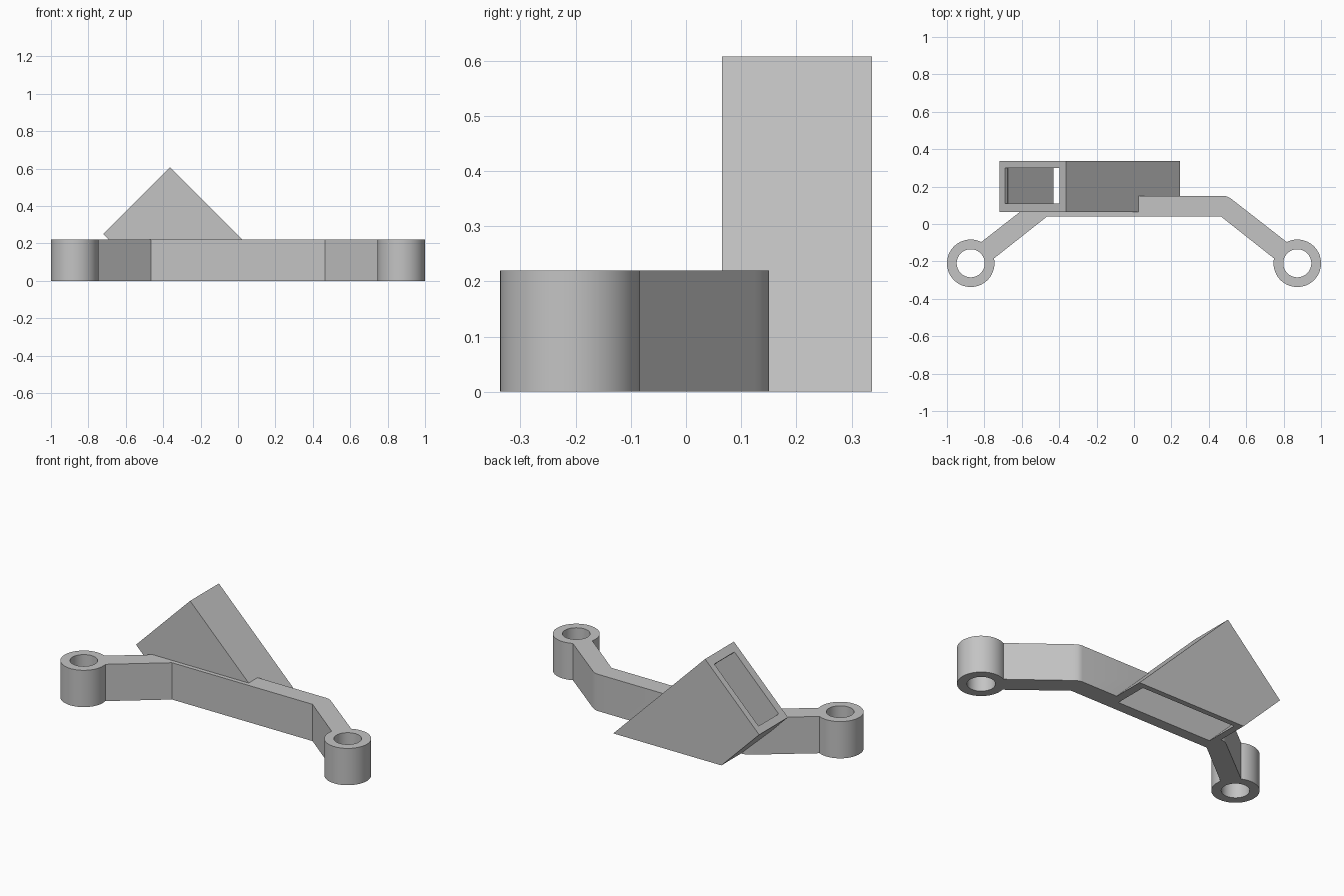
import bpy
import bmesh
import math
from mathutils import Matrix, Vector

cube = bpy.data.objects.get("Cube")
if cube:
    bpy.data.objects.remove(cube, do_unlink=True)

grey = bpy.data.materials.new("plain grey")
grey.use_nodes = True
grey.diffuse_color = (0.55, 0.55, 0.55, 1)
grey.node_tree.nodes["Principled BSDF"].inputs["Base Color"].default_value = grey.diffuse_color

HEIGHT = 0.22
RING_X, RING_Y, RING_OUT, RING_IN = 0.873, -0.21, 0.127, 0.075


def finish(name, bm):
    bmesh.ops.recalc_face_normals(bm, faces=bm.faces)
    mesh = bpy.data.meshes.new(name)
    bm.to_mesh(mesh)
    bm.free()
    mesh.materials.append(grey)
    obj = bpy.data.objects.new(name, mesh)
    bpy.context.collection.objects.link(obj)
    return obj


def prism(name, points, offset):
    """Extrude a closed outline along an offset vector."""
    bm = bmesh.new()
    face = bm.faces.new([bm.verts.new(p) for p in points])
    new = bmesh.ops.extrude_face_region(bm, geom=[face])["geom"]
    verts = [v for v in new if isinstance(v, bmesh.types.BMVert)]
    bmesh.ops.translate(bm, verts=verts, vec=Vector(offset))
    return finish(name, bm)


def slanted(name, low, high, bottom, top, y0, y1):
    """Block tilted 45 degrees: low..high bounds x + z, bottom..top bounds z - x."""
    corners = [(low, bottom), (high, bottom), (high, top), (low, top)]
    return prism(name, [((s - d) / 2, y0, (s + d) / 2) for s, d in corners],
                 (0, y1 - y0, 0))


def activate(obj):
    bpy.ops.object.select_all(action="DESELECT")
    obj.select_set(True)
    bpy.context.view_layer.objects.active = obj


def cut(obj, cutter):
    activate(obj)
    mod = obj.modifiers.new("cut", "BOOLEAN")
    mod.operation = "DIFFERENCE"
    mod.solver = "EXACT"
    mod.object = cutter
    bpy.ops.object.modifier_apply(modifier=mod.name)


# Bent bar: right half of the outline, mirrored to the left
half = [(0.765, -0.197), (0.83, -0.107), (0.535, 0.123), (0.522, 0.133),
        (0.508, 0.142), (0.495, 0.148), (0.48, 0.15)]
inner = [(0.465, 0.04)]
right = inner + half
outline = right + [(-x, y) for x, y in reversed(right)]
bar = prism("bent_bar", [(x, y, 0) for x, y in outline], (0, 0, HEIGHT))

# Mounting rings at both ends
parts = [bar]
for side, sign in (("left", 1), ("right", -1)):
    bm = bmesh.new()
    section = [(RING_IN, 0), (RING_OUT, 0), (RING_OUT, HEIGHT), (RING_IN, HEIGHT)]
    verts = [bm.verts.new((r, 0, z)) for r, z in section]
    edges = [bm.edges.new((verts[i], verts[i - 1])) for i in range(len(verts))]
    bmesh.ops.spin(bm, geom=verts + edges, axis=(0, 0, 1), cent=(0, 0, 0),
                   angle=math.tau, steps=64)
    bmesh.ops.remove_doubles(bm, verts=bm.verts, dist=0.0001)
    bm.transform(Matrix.Translation((sign * RING_X, RING_Y, 0)))
    parts.append(finish(side + "_ring", bm))

# Tilted holder, trimmed flat at the floor
holder = prism("tilted_holder", [(-0.47, 0.065, 0), (0.245, 0.065, 0),
                                 (-0.3625, 0.065, 0.6075), (-0.72, 0.065, 0.25)],
               (0, 0.272, 0))
parts.append(holder)

# Hollow inside with a slightly narrower mouth
cavity = slanted("cavity_cutter", -0.43, 0.195, -0.6, 0.94, 0.105, 0.305)
mouth = slanted("mouth_cutter", -0.41, 0.175, 0.8, 1.1, 0.11, 0.30)
cut(bar, cavity)
cut(holder, cavity)
cut(holder, mouth)
for cutter in (cavity, mouth):
    bpy.data.objects.remove(cutter, do_unlink=True)

for part in parts:
    activate(part)
    bpy.ops.object.shade_smooth_by_angle(angle=math.radians(25))
